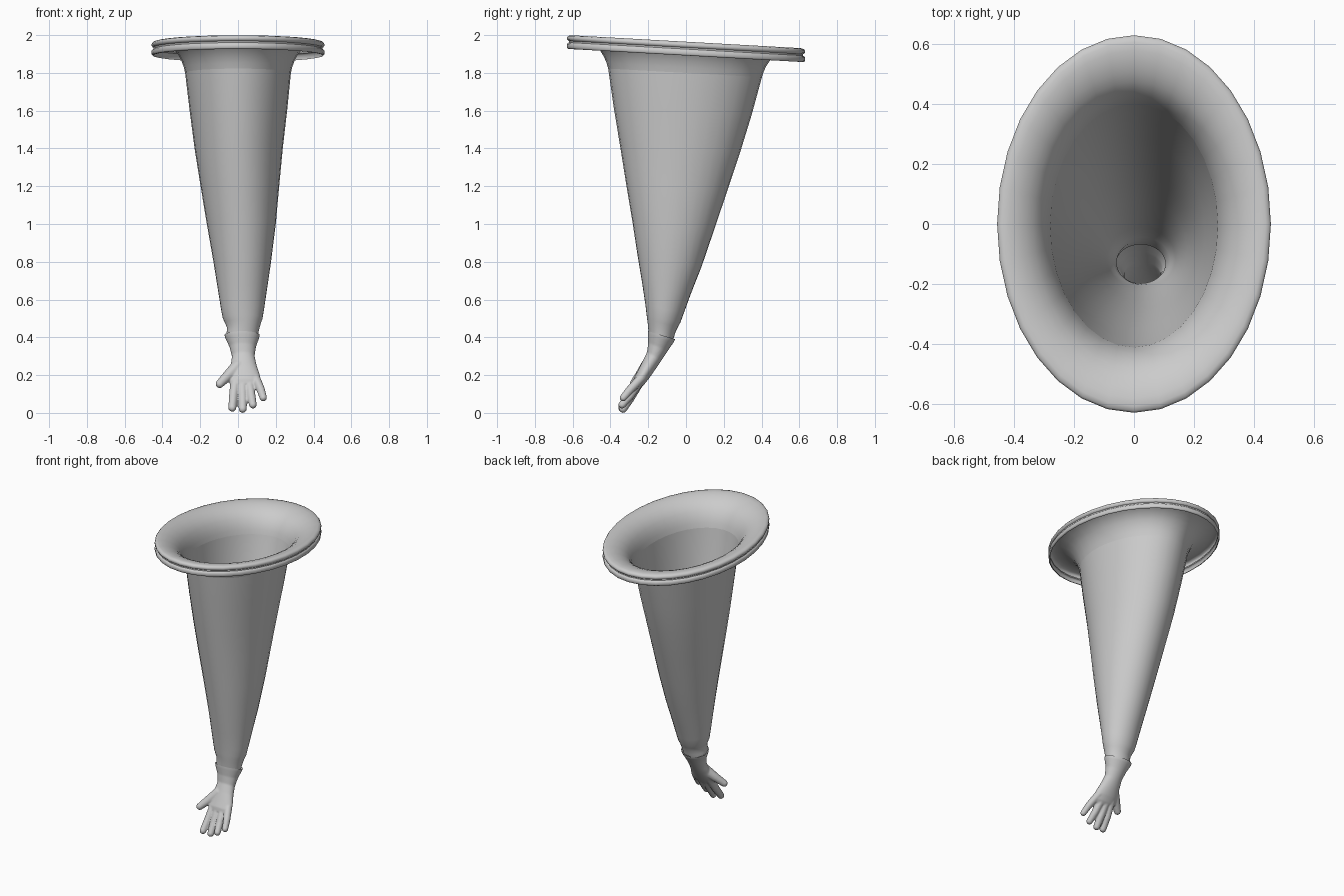
import bpy, bmesh, math
from mathutils import Vector

if "Cube" in bpy.data.objects:
    bpy.data.objects.remove(bpy.data.objects["Cube"])

SEG = 32
TILT = -0.056


def ring(bm, c, rx, ry, slope, unit=False):
    """Ellipse of vertices sheared (or rotated when unit) by slope dz/dy."""
    k = 1 / math.hypot(1, slope) if unit else 1
    vs = []
    for i in range(SEG):
        a = 2 * math.pi * i / SEG
        v = ry * math.sin(a) * k
        vs.append(bm.verts.new((c[0] + rx * math.cos(a), c[1] + v, c[2] + slope * v)))
    return vs


def bridge(bm, rings):
    for r, s in zip(rings, rings[1:]):
        for i in range(SEG):
            j = (i + 1) % SEG
            bm.faces.new((r[i], r[j], s[j], s[i]))


def make(name, bm):
    me = bpy.data.meshes.new(name)
    bm.to_mesh(me)
    bm.free()
    ob = bpy.data.objects.new(name, me)
    bpy.context.collection.objects.link(ob)
    return ob


def smooth(ob, deg):
    bpy.ops.object.select_all(action='DESELECT')
    ob.select_set(True)
    bpy.context.view_layer.objects.active = ob
    bpy.ops.object.shade_smooth_by_angle(angle=math.radians(deg))


# Oval flange: rounded funnel lip with two beads on the outer edge
profile = [(0, -.165), (.04, -.135), (.1, -.105), (.2, -.07), (.32, -.044), (.46, -.024),
           (.62, -.009), (.78, -.001), (.9, 0), (.97, -.004), (1, -.012), (1, -.022),
           (.97, -.029), (.95, -.031), (.95, -.039), (.97, -.041), (1, -.047),
           (1, -.066), (.98, -.072), (.95, -.073)]
bm = bmesh.new()
bridge(bm, [ring(bm, (0, -.005 * (1 - t), 1.965 + h), .28 + .177 * t, .407 + .223 * t, TILT)
            for t, h in profile])
bmesh.ops.reverse_faces(bm, faces=bm.faces)
smooth(make("flange", bm), 50)

# Tapered sleeve: z, x min, x max, y min, y max
sections = [(1.80, -.28, .28, -.412, .402), (1.6, -.256, .26, -.383, .348),
            (1.4, -.23, .237, -.35, .287), (1.2, -.198, .218, -.318, .22),
            (1.0, -.165, .2, -.285, .152), (.8, -.13, .175, -.255, .083),
            (.65, -.106, .153, -.23, .024), (.55, -.09, .138, -.215, -.012),
            (.5, -.08, .13, -.209, -.03), (.475, -.068, .121, -.206, -.043),
            (.45, -.058, .114, -.202, -.055), (.425, -.06, .108, -.2, -.062),
            (.405, -.06, .105, -.198, -.068)]
bm = bmesh.new()
rings = []
for z, x0, x1, y0, y1 in sections:
    f = (1.8 - z) / 1.4
    rings.append(ring(bm, ((x0 + x1) / 2, (y0 + y1) / 2, z), (x1 - x0) / 2,
                      (y1 - y0) / 2, TILT - .24 * f ** 3))
bridge(bm, rings)
bmesh.ops.reverse_faces(bm, faces=bm.faces)
smooth(make("sleeve", bm), 60)

# Glove: cuff, wrist and palm as one closed loft
bm = bmesh.new()
palm = [(.022, -.122, .45, .1, .08, -.3), (.022, -.132, .40, .091, .073, -.32),
        (.025, -.148, .35, .07, .056, -.4), (.028, -.168, .30, .06, .044, -.55),
        (.03, -.197, .25, .069, .04, -.66), (.033, -.227, .20, .083, .036, -.66),
        (.035, -.25, .165, .084, .032, -.66), (.035, -.264, .142, .07, .022, -.66)]
rings = [ring(bm, s[:3], s[3], s[4], s[5], True) for s in palm]
bridge(bm, rings)
bm.faces.new(rings[0])
bm.faces.new(rings[-1])
bmesh.ops.recalc_face_normals(bm, faces=bm.faces)


def digit(points, r0, r1, steps=12):
    """Chain of balls along a path, fused later by the remesh."""
    pts = [Vector(p) for p in points]
    n = (len(pts) - 1) * steps
    for i in range(n + 1):
        k = min(i // steps, len(pts) - 2)
        p = pts[k].lerp(pts[k + 1], i / steps - k)
        new = bmesh.ops.create_icosphere(bm, subdivisions=2, radius=r0 + (r1 - r0) * i / n)
        bmesh.ops.translate(bm, verts=new["verts"], vec=p)


# Four fingers and the thumb
digit([(-.012, -.238, .18), (-.024, -.292, .09), (-.03, -.338, .027)], .028, .022)
digit([(.022, -.245, .17), (.025, -.295, .08), (.025, -.333, .021)], .028, .022)
digit([(.058, -.24, .175), (.07, -.298, .09), (.079, -.338, .043)], .027, .021)
digit([(.09, -.232, .19), (.12, -.294, .125), (.134, -.332, .08)], .026, .02)
digit([(.0, -.205, .25), (-.05, -.24, .2), (-.097, -.277, .153)], .036, .023)

glove = make("glove", bm)
m = glove.modifiers.new("fuse", 'REMESH')
m.mode = 'VOXEL'
m.voxel_size = .005
m = glove.modifiers.new("soften", 'SMOOTH')
m.factor = .5
m.iterations = 5
dg = bpy.context.evaluated_depsgraph_get()
me = bpy.data.meshes.new_from_object(glove.evaluated_get(dg))
glove.modifiers.clear()

# Cut the cuff open so the glove is hollow
bm = bmesh.new()
bm.from_mesh(me)
bmesh.ops.bisect_plane(bm, geom=bm.verts[:] + bm.edges[:] + bm.faces[:],
                       plane_co=(0, -.13, .412), plane_no=(0, .3, 1), clear_outer=True)
bm.to_mesh(me)
bm.free()
glove.data = me
smooth(glove, 60)
